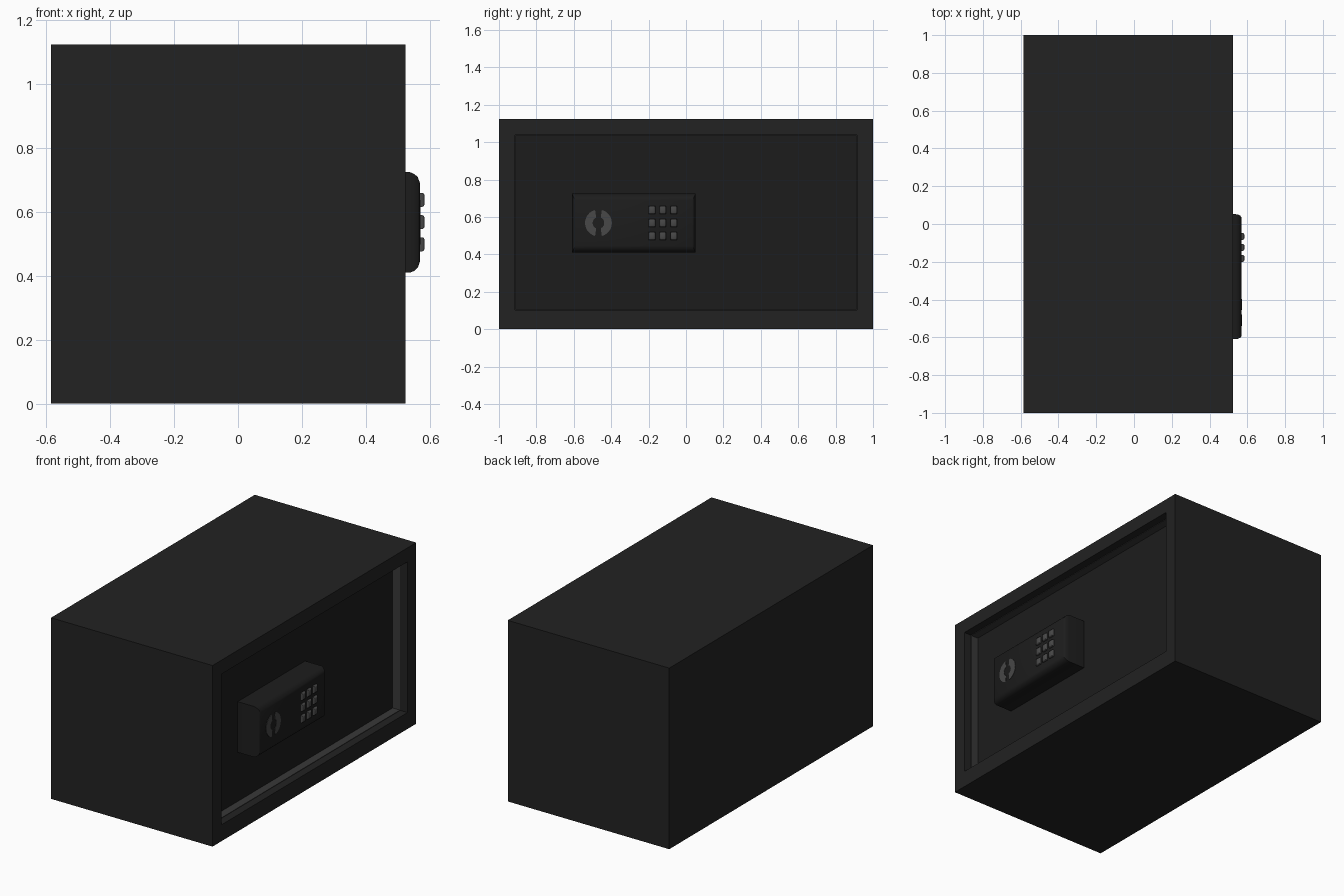
import bpy, bmesh, math

if "Cube" in bpy.data.objects:
    bpy.data.objects.remove(bpy.data.objects["Cube"])


def material(name, v):
    m = bpy.data.materials.new(name)
    m.diffuse_color = (v, v, v, 1)
    m.use_nodes = True
    m.node_tree.nodes["Principled BSDF"].inputs["Base Color"].default_value = m.diffuse_color
    return m


BLACK = material("black_paint", 0.016)
DOOR = material("door_black", 0.012)
JAMB = material("dark_grey", 0.04)
METAL = material("grey_metal", 0.065)


def finish(name, bm, mat, smooth=False):
    bmesh.ops.recalc_face_normals(bm, faces=bm.faces[:])
    me = bpy.data.meshes.new(name)
    bm.to_mesh(me)
    bm.free()
    me.materials.append(mat)
    ob = bpy.data.objects.new(name, me)
    bpy.context.collection.objects.link(ob)
    if smooth:
        bpy.ops.object.select_all(action='DESELECT')
        ob.select_set(True)
        bpy.context.view_layer.objects.active = ob
        bpy.ops.object.shade_smooth_by_angle(angle=math.radians(35))
    return ob


def loft(name, sections, mat, ring=False, smooth=False):
    """Join rectangles (x, y0, y1, z0, z1); ring links last to first, else ends are capped."""
    bm = bmesh.new()
    rows = [[bm.verts.new((x, y, z)) for y, z in ((y0, z0), (y1, z0), (y1, z1), (y0, z1))]
            for x, y0, y1, z0, z1 in sections]
    pairs = list(zip(rows, rows[1:]))
    if ring:
        pairs.append((rows[-1], rows[0]))
    else:
        bm.faces.new(rows[0])
        bm.faces.new(rows[-1])
    for a, b in pairs:
        for i in range(4):
            j = (i + 1) % 4
            bm.faces.new((a[i], a[j], b[j], b[i]))
    return finish(name, bm, mat, smooth)


OUT = (-1, 1, 0, 1.125)
OPEN = (-0.914, 0.914, 0.102, 1.038)
FRONT, STEP, FACE = 0.525, 0.475, 0.425

# Cabinet with a door pocket
loft("cabinet", [(-0.585, *OUT), (FRONT, *OUT), (FRONT, *OPEN), (FACE - 0.04, *OPEN)], BLACK)

# Lighter lining around the inner half of the pocket
y0, y1, z0, z1 = OPEN
t = 0.003
inner = (y0 + t, y1 - t, z0 + t, z1 - t)
loft("door_jamb", [(STEP, *OPEN), (STEP, *inner), (FACE - 0.01, *inner), (FACE - 0.01, *OPEN)],
     JAMB, ring=True)

# Recessed door
loft("door", [(FACE - 0.038, *inner), (FACE, *inner)], DOOR)

# Lock housing with rounded front edges
KY0, KY1, KZ0, KZ1 = -0.61, 0.052, 0.41, 0.725
steps = ((FACE, 0, 0), (0.538, 0, 0), (0.552, 0.003, 0.006), (0.563, 0.008, 0.016), (0.57, 0.018, 0.036))
loft("lock_housing", [(x, KY0 + a, KY1 - a, KZ0 + b, KZ1 - b) for x, a, b in steps],
     DOOR, smooth=True)

# Keypad buttons
for r in range(3):
    for c in range(3):
        y, z = -0.182 + c * 0.058, 0.499 + r * 0.0695
        secs = [(x, y - 0.018 + i, y + 0.018 - i, z - 0.022 + i, z + 0.022 - i)
                for x, i in ((0.565, 0), (0.577, 0), (0.581, 0.002), (0.584, 0.007))]
        loft(f"button_{r}_{c}", secs, METAL, smooth=True)

# Two halves of the round dial, split by a slot
CY, CZ, R_OUT, R_IN = -0.468, 0.568, 0.072, 0.031
for side, label in ((-1, "left"), (1, "right")):
    bm = bmesh.new()
    arc = []
    for r, gap in ((R_OUT, 0.018), (R_IN, 0.012)):
        lim = math.acos(gap / r)
        pts = [(r * math.cos(a), r * math.sin(a))
               for a in (-lim + 2 * lim * i / 12 for i in range(13))]
        arc.append([bm.verts.new((0.569, CY + side * u, CZ + v)) for u, v in pts])
    for i in range(12):
        bm.faces.new((arc[0][i], arc[0][i + 1], arc[1][i + 1], arc[1][i]))
    ext = bmesh.ops.extrude_face_region(bm, geom=bm.faces[:])
    bmesh.ops.translate(bm, vec=(0.003, 0, 0),
                        verts=[g for g in ext["geom"] if isinstance(g, bmesh.types.BMVert)])
    finish(f"dial_{label}", bm, METAL)
